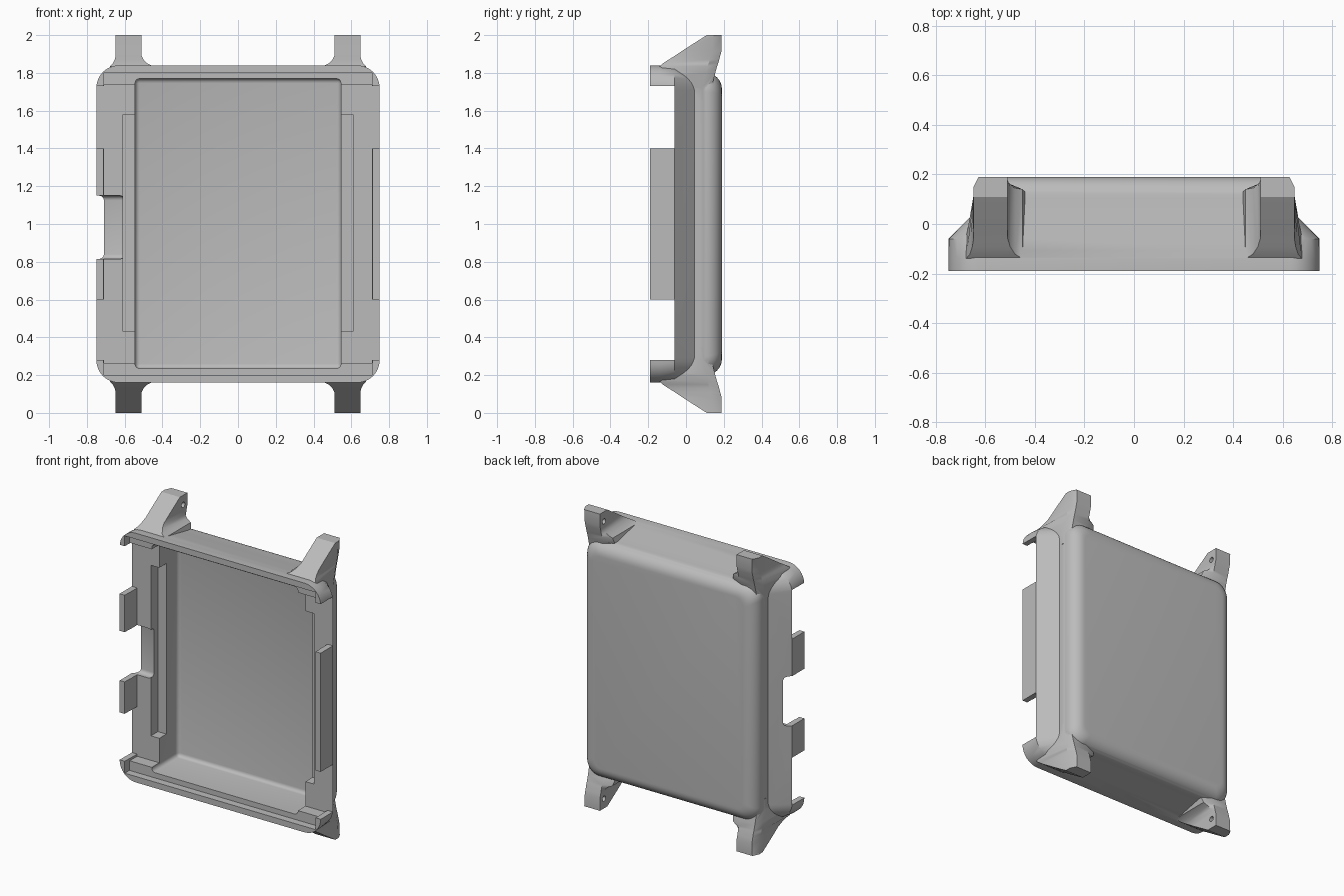
import bpy, bmesh, math

if "Cube" in bpy.data.objects:
    bpy.data.objects.remove(bpy.data.objects["Cube"], do_unlink=True)

grey = bpy.data.materials.new("plain grey")
grey.use_nodes = True
colour = (0.5, 0.5, 0.5, 1)
grey.diffuse_color = colour
grey.node_tree.nodes["Principled BSDF"].inputs["Base Color"].default_value = colour

MID = 1.0  # height of the mirror plane


def finish(name, bm):
    bmesh.ops.recalc_face_normals(bm, faces=bm.faces)
    mesh = bpy.data.meshes.new(name)
    bm.to_mesh(mesh)
    bm.free()
    mesh.materials.append(grey)
    ob = bpy.data.objects.new(name, mesh)
    bpy.context.collection.objects.link(ob)
    return ob


def loft(name, rings):
    bm = bmesh.new()
    loops = [[bm.verts.new(p) for p in ring] for ring in rings]
    n = len(loops[0])
    for a, b in zip(loops, loops[1:]):
        for i in range(n):
            j = (i + 1) % n
            bm.faces.new((a[i], a[j], b[j], b[i]))
    bm.faces.new(loops[0])
    bm.faces.new(loops[-1])
    return finish(name, bm)


def box(name, x, y, z, bevel=0.0):
    bm = bmesh.new()
    bmesh.ops.create_cube(bm, size=1)
    for v in bm.verts:
        for k, (lo, hi) in enumerate((x, y, z)):
            v.co[k] = hi if v.co[k] > 0 else lo
    if bevel:
        bmesh.ops.bevel(bm, geom=bm.edges[:], offset=bevel, segments=4,
                        profile=0.5, affect='EDGES')
    return finish(name, bm)


def rod(name, x, y, z, radius):
    def ring(px):
        return [(px, y + radius * math.cos(t * math.tau / 20),
                 z + radius * math.sin(t * math.tau / 20)) for t in range(20)]
    return loft(name, [ring(x[0]), ring(x[1])])


def combine(target, tool, operation):
    tool.hide_render = True
    mod = target.modifiers.new(tool.name, 'BOOLEAN')
    mod.operation = operation
    mod.solver = 'EXACT'
    mod.object = tool
    bpy.context.view_layer.objects.active = target
    bpy.ops.object.modifier_apply(modifier=mod.name)
    bpy.data.objects.remove(tool, do_unlink=True)


def rounded_rect(y, w, h, r, steps=8):
    pts = []
    for q, (sx, sz) in enumerate(((1, 1), (-1, 1), (-1, -1), (1, -1))):
        for i in range(steps + 1):
            a = math.pi / 2 * (q + i / steps)
            pts.append((sx * (w - r) + r * math.cos(a), y,
                        MID + sz * (h - r) + r * math.sin(a)))
    return pts


# Tray body: flared front, rounded back
sections = [(-0.19, 0.75, 0.84, 0.12), (-0.14, 0.75, 0.84, 0.12),
            (-0.06, 0.75, 0.828, 0.12), (0.045, 0.645, 0.81, 0.1)]
for i in range(9):
    a = math.pi / 2 * i / 8
    inset = 0.085 * (1 - math.cos(a))
    sections.append((0.105 + 0.085 * math.sin(a), 0.645 - inset,
                     0.8 - inset, 0.1 - inset * 0.5))
case = loft("tray_case", [rounded_rect(*s) for s in sections])


# Corner legs: height, front, back, foot flare, inner side
LEG = [(1.65, 0.07, 0.10, 0, 0.57), (1.72, 0.04, 0.135, 0, 0.56),
       (1.80, -0.08, 0.155, 0.07, 0.51), (1.835, -0.14, 0.165, 0.06, 0.51),
       (1.85, -0.122, 0.17, 0.03, 0.51), (1.87, -0.092, 0.176, 0.01, 0.51),
       (1.89, -0.06, 0.181, 0, 0.51), (1.92, -0.015, 0.189, 0, 0.51),
       (1.99, 0.094, 0.189, 0, 0.51), (2.0, 0.11, 0.189, 0, 0.51)]


def leg_ring(sx, sz, z, front, back, flare, inner):
    outer = 0.648
    cut = min(0.05, (back - front) / 2)
    pts = [(inner - flare, front), (outer + flare * 0.5, front),
           (outer, back - cut), (outer - cut / 2, back),
           (inner, back), (inner - flare, back - cut / 2)]
    return [(sx * x, y, MID + sz * (z - MID)) for x, y in pts]


corners = [(sx, sz) for sx in (-1, 1) for sz in (-1, 1)]
for sx, sz in corners:
    leg = loft("corner_leg", [leg_ring(sx, sz, *row) for row in LEG])
    combine(case, leg, 'UNION')

# Blind pin holes on the inner side of each leg
for sx, sz in corners:
    hole = rod("pin_hole", (sx * 0.48, sx * 0.58), 0.145, MID + sz * 0.935, 0.018)
    combine(case, hole, 'DIFFERENCE')

# Stepped hollow: rim recess, side ledges, deep cavity
for cutter in (box("rim_recess", (-0.712, 0.712), (-0.4, -0.14), (0.2, 1.8)),
               box("ledge_pocket", (-0.71, 0.71), (-0.4, -0.06), (0.265, 1.735)),
               box("deep_cavity", (-0.545, 0.545), (-0.4, 0.14), (0.235, 1.77), 0.025)):
    combine(case, cutter, 'DIFFERENCE')

# Side slots and the gaps that leave the clip tabs standing
for s in (-1, 1):
    slot = box("side_slot", sorted((s * 0.5, s * 0.608)), (-0.4, 0.015), (0.43, 1.58))
    combine(case, slot, 'DIFFERENCE')
    for z in ((0.28, 0.6), (1.4, 1.73)):
        gap = box("side_gap", sorted((s * 0.7, s * 0.9)), (-0.4, -0.06), z)
        combine(case, gap, 'DIFFERENCE')

# Port notch between the right-hand tabs
notch = box("port_notch", (-0.9, -0.6), (-0.4, -0.02), (0.815, 1.15), 0.025)
combine(case, notch, 'DIFFERENCE')

bpy.ops.object.select_all(action='DESELECT')
case.select_set(True)
bpy.context.view_layer.objects.active = case
bpy.ops.object.shade_smooth_by_angle(angle=math.radians(30))
